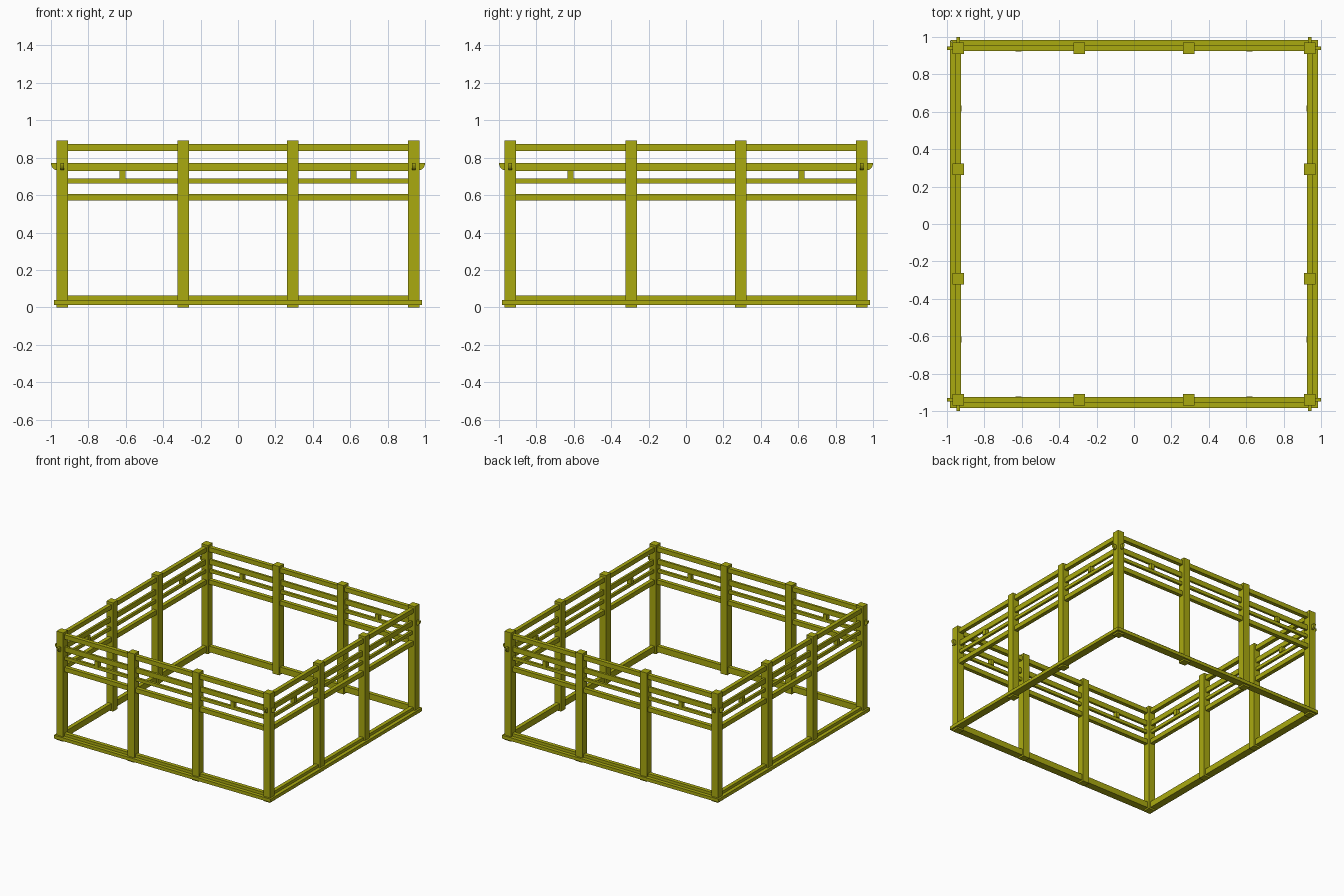
import bpy, bmesh
from math import pi, sin, cos
from mathutils import Matrix

cube = bpy.data.objects.get("Cube")
if cube:
    bpy.data.objects.remove(cube)

mat = bpy.data.materials.new("olive_yellow_timber")
mat.use_nodes = True
COLOUR = (0.40, 0.40, 0.005, 1)
mat.diffuse_color = COLOUR
mat.node_tree.nodes["Principled BSDF"].inputs["Base Color"].default_value = COLOUR

POST = 0.94          # distance of the corner posts from the centre
INNER = 0.293        # distance of the intermediate posts
HALF = 0.03          # half width of a post
SIDES = ("front", "left", "back", "right")


def prism(name, outline, vector, turn=0):
    """Extrude a planar outline along a vector, then turn it about z."""
    bm = bmesh.new()
    face = bm.faces.new([bm.verts.new(p) for p in outline])
    ext = bmesh.ops.extrude_face_region(bm, geom=[face])
    new = [v for v in ext["geom"] if isinstance(v, bmesh.types.BMVert)]
    bmesh.ops.translate(bm, vec=vector, verts=new)
    bmesh.ops.transform(bm, matrix=Matrix.Rotation(turn, 4, "Z"), verts=bm.verts)
    bmesh.ops.recalc_face_normals(bm, faces=bm.faces)
    mesh = bpy.data.meshes.new(name)
    bm.to_mesh(mesh)
    bm.free()
    mesh.materials.append(mat)
    obj = bpy.data.objects.new(name, mesh)
    bpy.context.collection.objects.link(obj)
    return obj


def beam(name, x0, x1, half_y, z0, z1, turn, y=-POST):
    """Square-cut timber between x0 and x1 on the front side, then turned."""
    outline = [(x0, y - half_y, z0), (x1, y - half_y, z0),
               (x1, y + half_y, z0), (x0, y + half_y, z0)]
    return prism(name, outline, (0, 0, z1 - z0), turn)


# rails: name, half thickness, bottom, top
RAILS = [("top_rail", 0.016, 0.837, 0.874),
         ("thin_rail", 0.010, 0.663, 0.690),
         ("lower_rail", 0.016, 0.570, 0.607),
         ("threshold", 0.016, 0.013, 0.063)]
THROUGH_BOTTOM, THROUGH_TOP, TIP = 0.730, 0.772, 1.0

# through rail outline with rounded-under ends past the corner posts
R = TIP - POST - HALF
curve = [(TIP - R + R * cos(a * pi / 12), THROUGH_TOP - 0.038 * sin(a * pi / 12))
         for a in range(7)]
end = curve + [(POST, THROUGH_BOTTOM)]
through = [(x, z) for x, z in end] + [(-x, z) for x, z in reversed(end)]

for i, side in enumerate(SIDES):
    turn = i * pi / 2

    # posts, one corner and two intermediate on each side
    for label, x in (("corner_post", -POST), ("inner_post_a", -INNER),
                     ("inner_post_b", INNER)):
        beam(f"{side}_{label}", x - HALF, x + HALF, HALF, 0, 0.893, turn)

    # rails ending inside the corner posts
    for label, half, z0, z1 in RAILS:
        beam(f"{side}_{label}", -POST, POST, half, z0, z1, turn)

    # through rail with projecting noses
    prism(f"{side}_through_rail", [(x, -POST - 0.009, z) for x, z in through],
          (0, 0.018, 0), turn)

    # short struts in the outer bays
    for label, x in (("strut_a", -0.617), ("strut_b", 0.617)):
        beam(f"{side}_{label}", x - 0.016, x + 0.016, 0.018,
             0.688, 0.732, turn)

    # ground sill wrapped round the posts, mitred at the corners
    out, inn = 0.985, 0.95
    prism(f"{side}_ground_sill",
          [(-out, -out, 0.013), (out, -out, 0.013),
           (inn, -inn, 0.013), (-inn, -inn, 0.013)],
          (0, 0, 0.027), turn)
